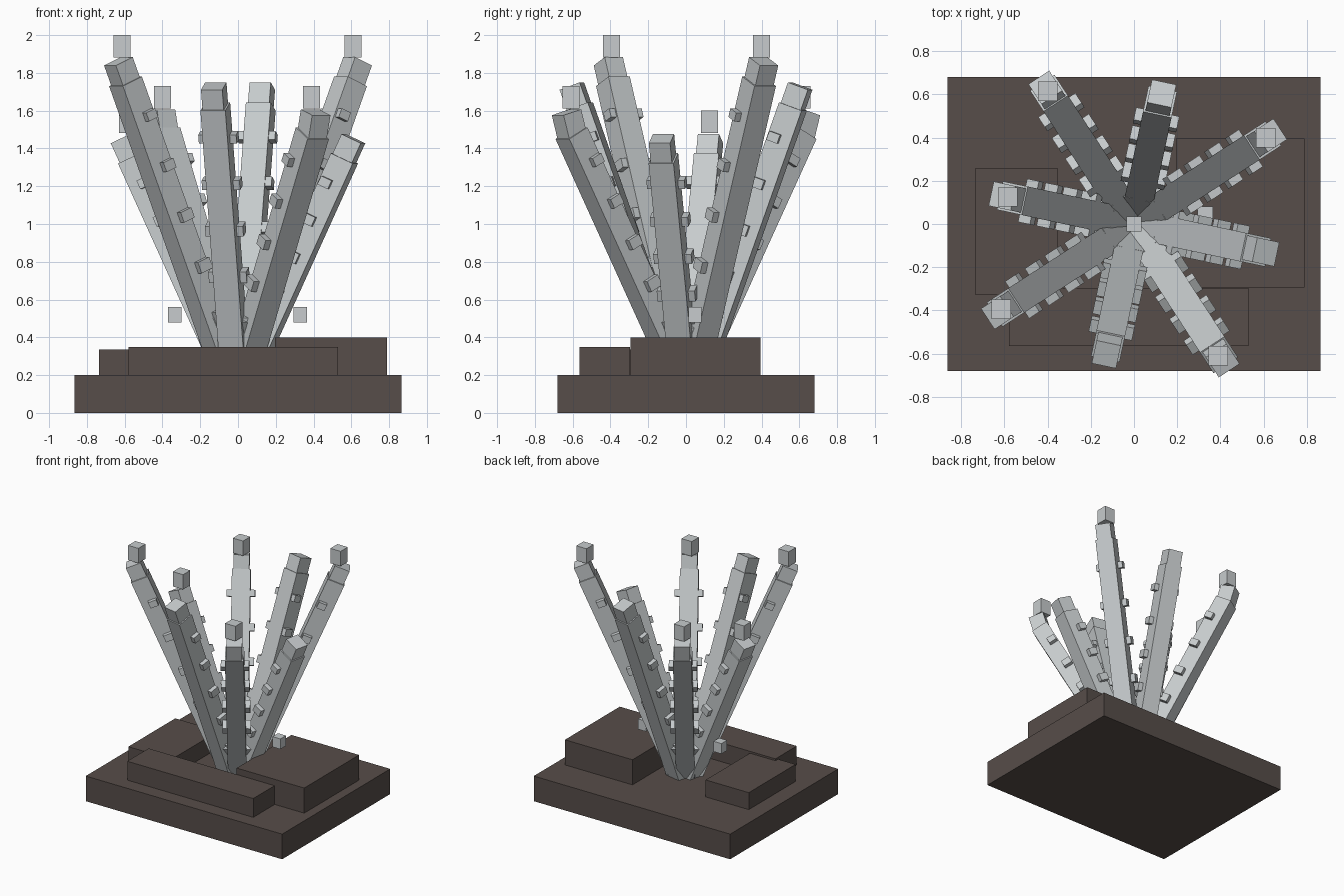
import bpy, bmesh, math
from mathutils import Matrix, Vector

cube = bpy.data.objects.get("Cube")
if cube:
    bpy.data.objects.remove(cube, do_unlink=True)


def make_material(name, rgb):
    m = bpy.data.materials.new(name)
    m.use_nodes = True
    m.diffuse_color = (*rgb, 1)
    m.node_tree.nodes["Principled BSDF"].inputs["Base Color"].default_value = (*rgb, 1)
    return m


STONE = make_material("pale grey", (0.57, 0.60, 0.61))
EARTH = make_material("dark brown", (0.095, 0.075, 0.067))


def add_box(bm, size, matrix):
    """Add a box of the given size, placed by a matrix."""
    bmesh.ops.create_cube(bm, size=1, matrix=matrix @ Matrix.Diagonal((*size, 1)))


def finish(name, bm, material):
    mesh = bpy.data.meshes.new(name)
    bm.to_mesh(mesh)
    bm.free()
    mesh.materials.append(material)
    ob = bpy.data.objects.new(name, mesh)
    bpy.context.collection.objects.link(ob)
    return ob


def block(name, lo, hi, material):
    """Axis-aligned block between two corners."""
    lo, hi = Vector(lo), Vector(hi)
    bm = bmesh.new()
    add_box(bm, hi - lo, Matrix.Translation((lo + hi) / 2))
    return finish(name, bm, material)


# Stepped ground
block("ground_slab", (-0.865, -0.68, 0), (0.865, 0.68, 0.2), EARTH)
block("left_step", (0.195, -0.295, 0.19), (0.79, 0.395, 0.40), EARTH)
block("front_step", (-0.58, -0.565, 0.19), (0.53, -0.297, 0.35), EARTH)
block("right_step", (-0.735, -0.33, 0.19), (-0.355, 0.26, 0.335), EARTH)

WIDTH, DEPTH = 0.135, 0.13


def arm(name, azimuth, reach, top, tip_tilt=None):
    """Leaning beam with a short tip and knobs down both sides.
    reach and top locate the upper outer edge of the beam."""
    tilt = math.atan((reach - 0.195) / (top - 0.37))
    length = (top - 0.17) / math.cos(tilt)
    turn = Matrix.Rotation(math.radians(azimuth), 4, 'Z')
    # Frame at the middle of the beam's upper end, z along the beam
    frame = (turn @ Matrix.Translation((reach, 0, top))
             @ Matrix.Rotation(tilt, 4, 'Y') @ Matrix.Translation((-DEPTH / 2, 0, 0)))

    bm = bmesh.new()
    add_box(bm, (DEPTH, WIDTH, length), frame @ Matrix.Translation((0, 0, -length / 2)))
    finish(name + "_beam", bm, STONE)

    # Tip
    bm = bmesh.new()
    lean = 0 if tip_tilt is None else math.radians(tip_tilt) - tilt
    add_box(bm, (0.115, 0.115, 0.14), frame @ Matrix.Rotation(lean, 4, 'Y')
            @ Matrix.Translation((0, 0, 0.045)))
    finish(name + "_tip", bm, STONE)

    # Knobs shrink towards the tip
    bm = bmesh.new()
    for i in range(5):
        s = 0.082 - 0.005 * i
        along = -length * (1 - (0.20 + 0.17 * i))
        for side in (-1, 1):
            add_box(bm, (s, 0.07, s * 0.8),
                    frame @ Matrix.Translation((-0.025, side * WIDTH / 2, along)))
    finish(name + "_knobs", bm, STONE)


# Arms: azimuth, reach, top height, tip tilt
ARMS = {
    "back_right_arm": (123, 0.78, 1.45, 16),
    "back_arm": (78, 0.64, 1.60, None),
    "back_left_arm": (33, 0.77, 1.73, None),
    "left_arm": (-12, 0.635, 1.32, None),
    "front_left_arm": (-57, 0.78, 1.45, 16),
    "front_arm": (-102, 0.64, 1.60, None),
    "front_right_arm": (-147, 0.77, 1.73, None),
    "right_arm": (168, 0.635, 1.32, None),
}
for name, spec in ARMS.items():
    arm(name, *spec)


def upright_cube(name, x, y, z0, z1, w):
    block(name, (x - w / 2, y - w / 2, z0), (x + w / 2, y + w / 2, z1), STONE)


# Upright cubes capping five arms
for name, x, y, z in (("back_right_cap", -0.40, 0.615, 1.73),
                      ("back_left_cap", 0.61, 0.40, 2.0),
                      ("front_left_cap", 0.39, -0.61, 1.73),
                      ("front_right_cap", -0.615, -0.395, 2.0),
                      ("right_cap", -0.585, 0.125, 1.60)):
    upright_cube(name, x, y, z - 0.118, z, 0.09)

# Small loose cubes between the arms
for name, x, y in (("left_loose_cube", 0.33, 0.047), ("right_loose_cube", -0.335, 0.047),
                   ("middle_loose_cube", 0, 0)):
    upright_cube(name, x, y, 0.478, 0.56, 0.07)
